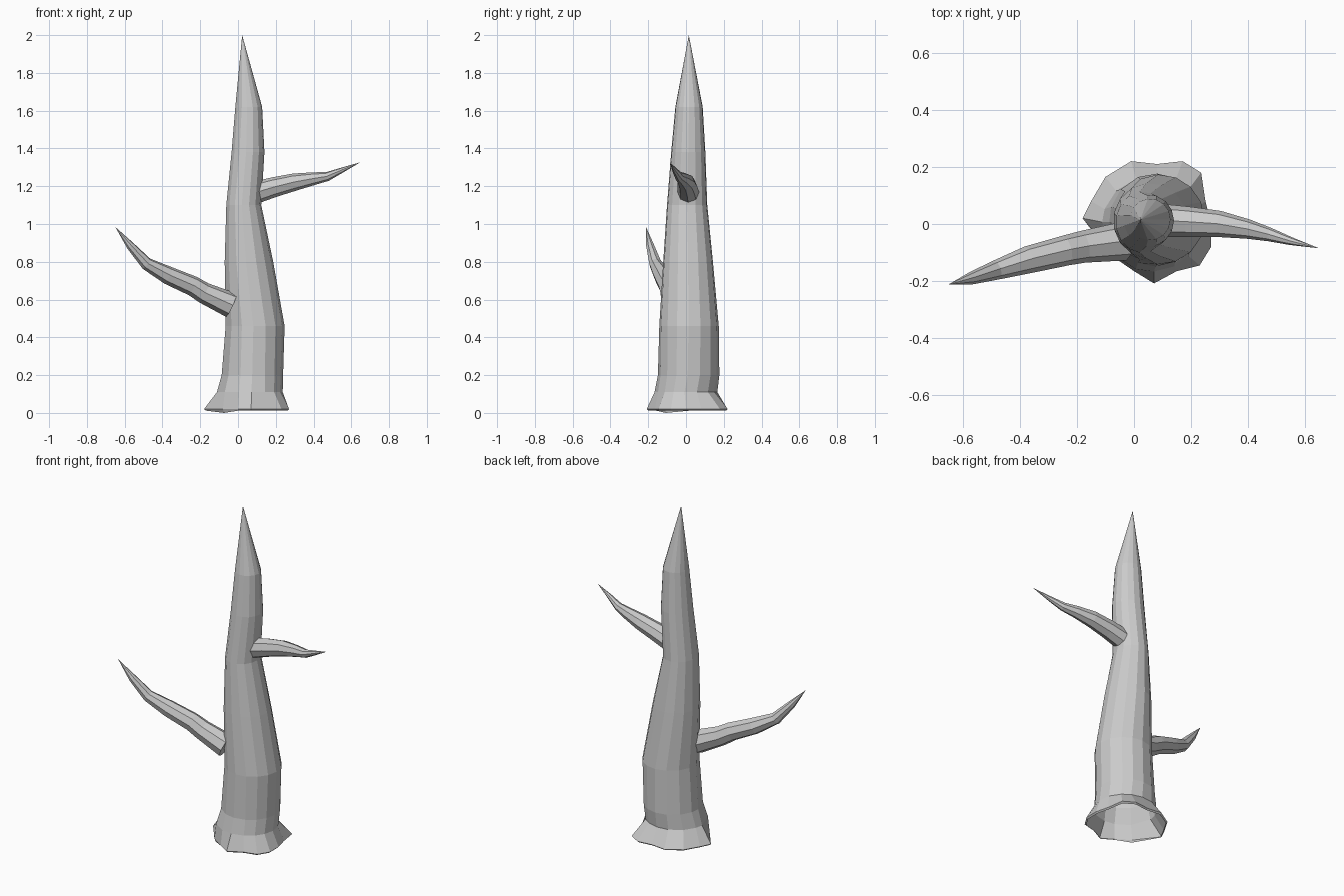
import bpy, bmesh, math
from mathutils import Vector

if "Cube" in bpy.data.objects:
    bpy.data.objects.remove(bpy.data.objects["Cube"])


def skin_rings(name, rings, tip, cap_start=False):
    """Join equal-sized rings of points with quads and close to a pointed tip."""
    bm = bmesh.new()
    loops = [[bm.verts.new(p) for p in ring] for ring in rings]
    n = len(loops[0])
    for a, b in zip(loops, loops[1:]):
        for i in range(n):
            j = (i + 1) % n
            bm.faces.new((a[i], a[j], b[j], b[i]))
    top = bm.verts.new(tip)
    for i in range(n):
        bm.faces.new((loops[-1][i], loops[-1][(i + 1) % n], top))
    if cap_start:
        bm.faces.new(loops[0][::-1])
    mesh = bpy.data.meshes.new(name)
    bm.to_mesh(mesh)
    bm.free()
    obj = bpy.data.objects.new(name, mesh)
    bpy.context.collection.objects.link(obj)
    return obj


# Trunk: irregular flared foot, then elliptical rings
foot = [(0.27, 0.0), (0.25, 0.08), (0.235, 0.18), (0.17, 0.22), (0.08, 0.21),
        (-0.01, 0.22), (-0.10, 0.165), (-0.15, 0.08), (-0.18, 0.02),
        (-0.08, -0.11), (0.0, -0.165), (0.07, -0.208), (0.15, -0.165),
        (0.23, -0.145), (0.27, -0.08)]
angles = [math.atan2(y - 0.01, x - 0.06) for x, y in foot]
lip = [(0.06 + (x - 0.06) * 0.96, y * 0.96, 0.0 if i == 9 else 0.012)
       for i, (x, y) in enumerate(foot)]
rings = [lip, [(x, y, 0.02) for x, y in foot]]
# z, x min, x max, y min, y max
levels = [(0.11, -0.11, 0.235, -0.165, 0.165),
          (0.20, -0.085, 0.237, -0.147, 0.175),
          (0.46, -0.065, 0.245, -0.14, 0.172),
          (0.80, -0.072, 0.185, -0.12, 0.142),
          (1.10, -0.063, 0.122, -0.10, 0.112),
          (1.38, -0.035, 0.139, -0.078, 0.102),
          (1.62, -0.015, 0.127, -0.056, 0.088)]
n = len(foot)
for k, (z, x0, x1, y0, y1) in enumerate(levels):
    blend = max(0.0, 1 - k / 3)      # angles even out above the foot
    ring = []
    for i, a in enumerate(angles):
        even = i * math.tau / n
        a = even + blend * ((a - even + math.pi) % math.tau - math.pi)
        ring.append(((x0 + x1) / 2 + (x1 - x0) / 2 * math.cos(a) * 1.01,
                     (y0 + y1) / 2 + (y1 - y0) / 2 * math.sin(a) * 1.01, z))
    rings.append(ring)
skin_rings("trunk", rings, (0.022, 0.015, 2.0))


def branch(name, path, tip, sides=8):
    """Tapered faceted limb along (x, y, z, radius) points."""
    pts = [Vector(p[:3]) for p in path] + [Vector(tip)]
    rings = []
    for i, p in enumerate(path):
        d = (pts[i + 1] - pts[max(i - 1, 0)]).normalized()
        u = Vector((0, 0, 1)).cross(d).normalized()
        v = d.cross(u)
        rings.append([pts[i] + p[3] * (u * math.cos(t) + v * math.sin(t))
                      for t in (k * math.tau / sides for k in range(sides))])
    return skin_rings(name, rings, tip, cap_start=True)


# Lower branch on the left
branch("lower_branch",
       [(-0.035, -0.06, 0.57, 0.068), (-0.18, -0.08, 0.635, 0.056),
        (-0.24, -0.093, 0.672, 0.053), (-0.37, -0.125, 0.728, 0.048),
        (-0.485, -0.162, 0.79, 0.034), (-0.57, -0.19, 0.885, 0.022)],
       (-0.65, -0.212, 0.985))

# Upper branch on the right
branch("upper_branch",
       [(0.10, 0.012, 1.168, 0.058), (0.19, 0.008, 1.195, 0.053),
        (0.30, 0.0, 1.222, 0.046), (0.40, -0.018, 1.24, 0.034),
        (0.475, -0.037, 1.252, 0.024), (0.55, -0.06, 1.285, 0.014)],
       (0.648, -0.085, 1.327))
